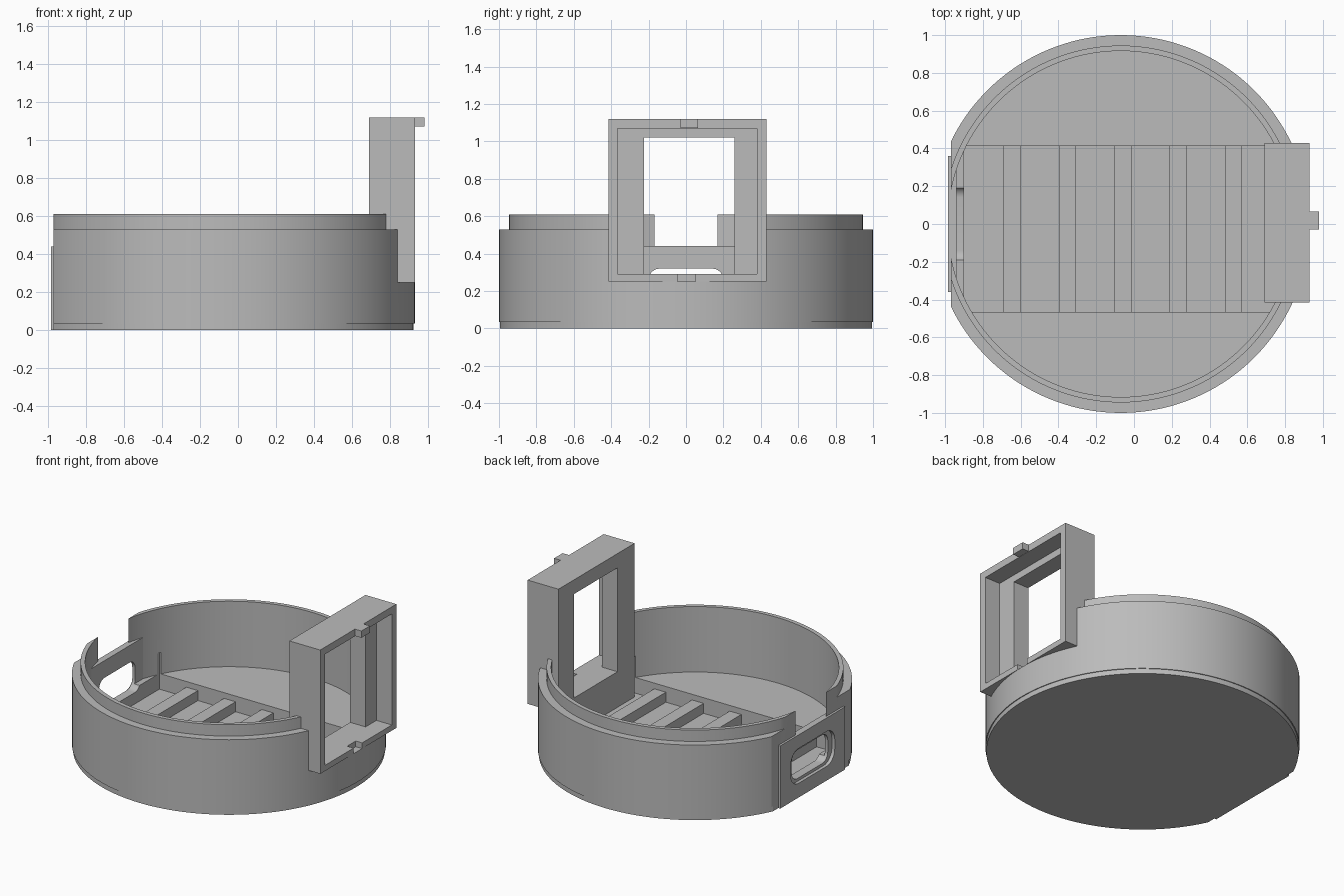
import bpy, bmesh, math
from mathutils import Matrix, Vector

if "Cube" in bpy.data.objects:
    bpy.data.objects.remove(bpy.data.objects["Cube"], do_unlink=True)

grey = bpy.data.materials.new("plain_grey")
grey.use_nodes = True
colour = (0.5, 0.5, 0.5, 1)
grey.diffuse_color = colour
grey.node_tree.nodes["Principled BSDF"].inputs["Base Color"].default_value = colour


def finish(name, bm):
    bmesh.ops.recalc_face_normals(bm, faces=bm.faces)
    mesh = bpy.data.meshes.new(name)
    bm.to_mesh(mesh)
    bm.free()
    mesh.materials.append(grey)
    obj = bpy.data.objects.new(name, mesh)
    bpy.context.collection.objects.link(obj)
    return obj


def box(name, x, y, z, corner=0):
    """Box from ranges; corner rounds the edges that run along x."""
    bm = bmesh.new()
    size = Vector((x[1] - x[0], y[1] - y[0], z[1] - z[0]))
    mid = Vector((x[0] + x[1], y[0] + y[1], z[0] + z[1])) / 2
    bmesh.ops.create_cube(bm, size=1, matrix=Matrix.Translation(mid) @ Matrix.Diagonal((*size, 1)))
    if corner:
        edges = [e for e in bm.edges if abs(e.verts[0].co.x - e.verts[1].co.x) > 1e-4]
        bmesh.ops.bevel(bm, geom=edges, offset=corner, segments=8, profile=0.5, affect='EDGES')
    return finish(name, bm)


def lathe(name, profile, centre_x, steps):
    bm = bmesh.new()
    verts = [bm.verts.new((r, 0, z)) for r, z in profile]
    edges = [bm.edges.new(pair) for pair in zip(verts, verts[1:])]
    bmesh.ops.spin(bm, geom=verts + edges, cent=(0, 0, 0), axis=(0, 0, 1),
                   angle=math.tau, steps=steps, use_duplicate=False)
    bmesh.ops.remove_doubles(bm, verts=bm.verts, dist=1e-4)
    bmesh.ops.translate(bm, verts=bm.verts, vec=(centre_x, 0, 0))
    return finish(name, bm)


def activate(obj):
    bpy.ops.object.select_all(action='DESELECT')
    obj.select_set(True)
    bpy.context.view_layer.objects.active = obj


def cut(obj, *ranges, corner=0):
    cutter = box("cutter", *ranges, corner=corner)
    cutter.hide_render = True
    mod = obj.modifiers.new("cut", 'BOOLEAN')
    mod.operation = 'DIFFERENCE'
    mod.solver = 'EXACT'
    mod.object = cutter
    activate(obj)
    bpy.ops.object.modifier_apply(modifier=mod.name)
    bpy.data.objects.remove(cutter, do_unlink=True)


FLOOR, CHANNEL, SEAT = 0.15, 0.04, 0.25
frame_y = (-0.415, 0.43)
channel_y = (-0.465, 0.412)

# Round tub with stepped rim and floor
tub = lathe("tub", [(0, 0), (0.994, 0), (0.994, 0.035), (1, 0.035), (1, 0.53), (0.945, 0.53),
                    (0.945, 0.61), (0.916, 0.61), (0.916, FLOOR), (0, FLOOR)], -0.07, 144)
# Flat side, floor channel and seat for the frame
cut(tub, (-1.3, -0.97), (-1, 1), (-0.2, 1))
cut(tub, (-0.9, 0.75), channel_y, (CHANNEL, 0.3))
cut(tub, (0.5, 1.2), frame_y, (SEAT, 1))

# Flat plate on the side
plate = box("side_plate", (-0.985, -0.94), (-0.36, 0.36), (0, 0.44))

# Rounded slot with a shallow outer recess
for part in (tub, plate):
    cut(part, (-1.1, -0.88), (-0.2, 0.2), (0.12, 0.32), corner=0.06)
    cut(part, (-1.1, -0.962), (-0.245, 0.245), (0.1, 0.345), corner=0.09)

# Ribs across the channel
for i in range(5):
    x = -0.69 + i * 0.293
    box("channel_rib", (x, x + 0.09), channel_y, (CHANNEL - 0.01, 0.11))

# Upright frame with stepped opening and a notch in the sill
frame = box("upright_frame", (0.69, 0.93), frame_y, (SEAT, 1.12))
cut(frame, (0.81, 1.1), (-0.365, 0.38), (0.29, 1.07))
cut(frame, (0.5, 1.1), (-0.225, 0.26), (0.29, 1.02))
cut(frame, (0.88, 1.1), (-0.045, 0.05), (0.2, 0.4))

# Foot of the frame inside the tub, and the top catch
box("frame_foot", (0.69, 0.8), frame_y, (CHANNEL - 0.01, SEAT))
box("top_catch", (0.9, 0.98), (-0.03, 0.065), (1.072, 1.12))

# Smooth the round walls, keep corners crisp
for obj in (tub, plate):
    activate(obj)
    bpy.ops.object.shade_smooth_by_angle(angle=math.radians(25))
